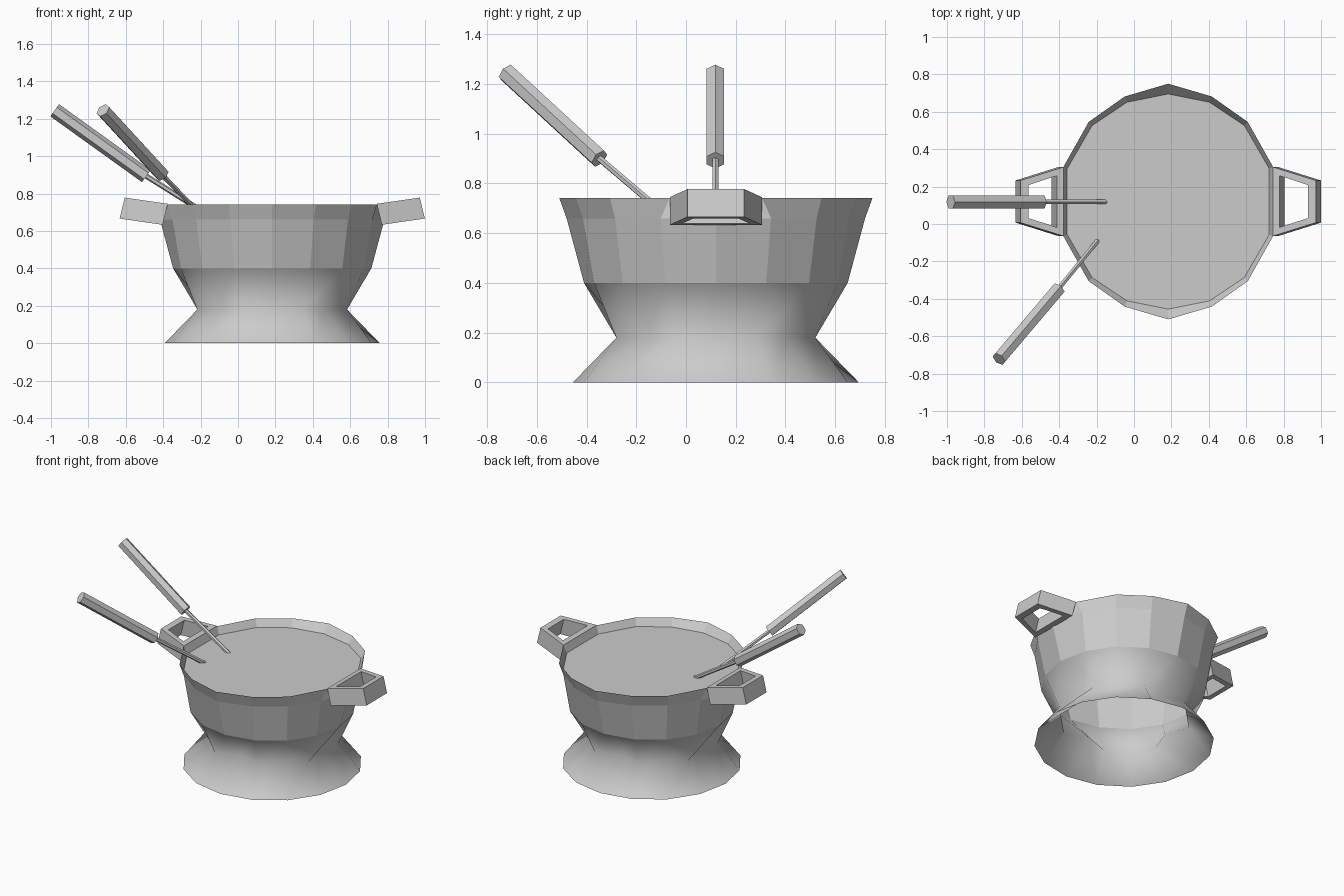
import bpy, bmesh
from math import cos, sin, pi
from mathutils import Vector

if "Cube" in bpy.data.objects:
    bpy.data.objects.remove(bpy.data.objects["Cube"])

CX, CY = 0.183, 0.12   # centre of the pot


def finish(bm, name):
    mesh = bpy.data.meshes.new(name)
    bm.to_mesh(mesh)
    bm.free()
    obj = bpy.data.objects.new(name, mesh)
    bpy.context.collection.objects.link(obj)
    return obj


def ring(bm, r, z, limit=None, scales=(1, 1, 1, 1)):
    verts = []
    for i in range(16):
        a = i * pi / 8
        # scales: radius factors that repeat each quarter turn
        rad = r * scales[i % 4]
        x, y = rad * cos(a), rad * sin(a)
        if limit and i % 8 == 0:          # rim is flattened beside the handles
            x = limit if x > 0 else -limit
        elif limit and i % 8 in (1, 7):
            x, y = (limit if x > 0 else -limit), y * 0.8
        verts.append(bm.verts.new((CX + x, CY + y, z)))
    return verts


def bridge(bm, low, high, smooth=False):
    n = len(low)
    for i in range(n):
        j = (i + 1) % n
        bm.faces.new((low[i], low[j], high[j], high[i])).smooth = smooth


# pot: smooth open stand with a waist dented on four sides, faceted bowl, inner lip
bm = bmesh.new()
bowl = (1, 0.965, 0.955, 0.965)
rings = [ring(bm, 0.575, 0), ring(bm, 0.433, 0.18, scales=(0.79, 1, 0.924, 1)),
         ring(bm, 0.53, 0.40), ring(bm, 0.60, 0.66, scales=bowl),
         ring(bm, 0.63, 0.742, limit=0.56, scales=bowl)]
for k in range(4):
    bridge(bm, rings[k], rings[k + 1], smooth=k < 2)
lip = ring(bm, 0.575, 0.69, limit=0.54)
bridge(bm, rings[4], lip)
finish(bm, "pot")

# fondue filling
bm = bmesh.new()
bm.faces.new(ring(bm, 0.575, 0.69, limit=0.54))
finish(bm, "filling")


# side handles: tilted trapezoid frames, mirrored about the pot centre
def handle(name, side):
    bm = bmesh.new()

    def loop(pts, low):
        out = []
        for u, y in pts:
            x = 0.742 - CX + 0.23 * u + 0.027 * low
            z = 0.745 + 0.033 * u - 0.112 * low
            out.append(bm.verts.new((CX + side * x, CY + y, z)))
        return out

    outer = [(0, -0.185), (1, -0.113), (1, 0.113), (0, 0.185)]
    inner = [(0.16, -0.138), (0.82, -0.088), (0.82, 0.088), (0.16, 0.138)]
    ot, ob, it, ib = loop(outer, 0), loop(outer, 1), loop(inner, 0), loop(inner, 1)
    bridge(bm, ob, ot)
    bridge(bm, ot, it)
    bridge(bm, it, ib)
    bridge(bm, ib, ob)
    bmesh.ops.recalc_face_normals(bm, faces=bm.faces)
    finish(bm, name)


handle("right_handle", 1)
handle("left_handle", -1)


# hexagonal bar between two points
def bar(name, start, end, radius):
    start, end = Vector(start), Vector(end)
    d = end - start
    bpy.ops.mesh.primitive_cylinder_add(vertices=6, radius=radius, depth=d.length,
                                        location=(start + end) / 2)
    obj = bpy.context.object
    obj.rotation_euler = d.to_track_quat('Z', 'Y').to_euler()
    obj.name = name


# dipping forks: thin rod plus thick grip
forks = [((-0.15, 0.118, 0.68), (-0.49, 0.118, 0.893), (-0.98, 0.118, 1.245)),
         ((-0.195, -0.09, 0.68), (-0.405, -0.348, 0.90), (-0.722, -0.722, 1.245))]
for n, (tip, neck, end) in enumerate(forks, 1):
    bar(f"fork_rod_{n}", tip, neck, 0.014)
    bar(f"fork_grip_{n}", neck, end, 0.04)
